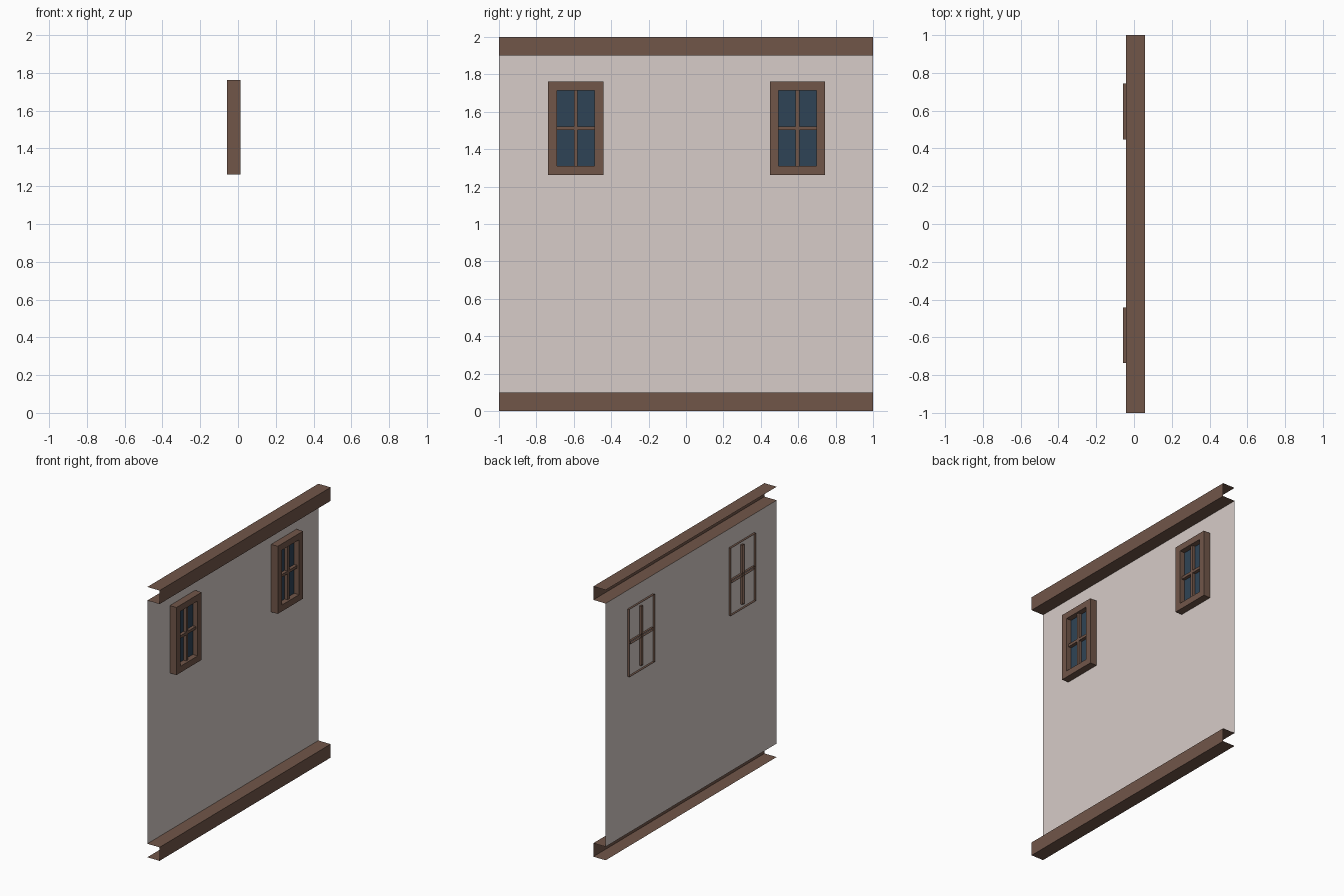
import bpy, bmesh

if "Cube" in bpy.data.objects:
    bpy.data.objects.remove(bpy.data.objects["Cube"])


def material(name, rgb):
    m = bpy.data.materials.new(name)
    lin = [((c / 255 + 0.055) / 1.055) ** 2.4 for c in rgb]
    m.diffuse_color = (*lin, 1)
    m.use_nodes = True
    m.node_tree.nodes["Principled BSDF"].inputs["Base Color"].default_value = m.diffuse_color
    return m


WOOD = material("brown wood", (113, 86, 73))
PLASTER = material("pale plaster", (215, 204, 200))
GLASS = material("dark blue glass", (47, 68, 86))

WALL_X, TRIM_X = -0.042, 0.058        # wall plane and trim front
BACK_X, FACE_X = -0.058, 0.012        # window frame depth
GLASS_X, BAR_X = -0.028, -0.004       # recessed glass and bar faces


def rect(bm, x, y0, y1, z0, z1):
    """Four vertices of a rectangle facing +x."""
    return [bm.verts.new((x, y, z)) for y, z in
            ((y0, z0), (y1, z0), (y1, z1), (y0, z1))]


def bridge(bm, a, b):
    """Join two rectangles with a ring of four faces."""
    for i in range(4):
        j = (i + 1) % 4
        bm.faces.new((a[i], a[j], b[j], b[i]))


def finish(bm, name, mat):
    me = bpy.data.meshes.new(name)
    bm.to_mesh(me)
    bm.free()
    me.materials.append(mat)
    ob = bpy.data.objects.new(name, me)
    bpy.context.collection.objects.link(ob)
    return ob


def plate(name, mat, x, *r):
    bm = bmesh.new()
    bm.faces.new(rect(bm, x, *r))
    finish(bm, name, mat)


# Trim: channel open at the back and at both ends
def trim(name, z0, z1):
    bm = bmesh.new()
    profile = ((WALL_X, z0), (TRIM_X, z0), (TRIM_X, z1), (WALL_X, z1))
    a = [bm.verts.new((x, -1, z)) for x, z in profile]
    b = [bm.verts.new((x, 1, z)) for x, z in profile]
    for i in range(3):
        bm.faces.new((a[i], a[i + 1], b[i + 1], b[i]))
    finish(bm, name, WOOD)


# Glazing bar: box without a back
def bar(name, y0, y1, z0, z1):
    bm = bmesh.new()
    back = rect(bm, BACK_X, y0, y1, z0, z1)
    front = rect(bm, BAR_X, y0, y1, z0, z1)
    bridge(bm, back, front)
    bm.faces.new(front)
    finish(bm, name, WOOD)


# Window: frame with reveal, glass and crossed bars
def window(side, cy, cz=1.512, hw=0.148, hh=0.25, border=0.047):
    iw, ih = hw - border, hh - border
    outer = (cy - hw, cy + hw, cz - hh, cz + hh)
    inner = (cy - iw, cy + iw, cz - ih, cz + ih)
    bm = bmesh.new()
    loops = [rect(bm, BACK_X, *outer), rect(bm, FACE_X, *outer),
             rect(bm, FACE_X, *inner), rect(bm, GLASS_X, *inner)]
    for a, b in zip(loops, loops[1:]):
        bridge(bm, a, b)
    finish(bm, side + "_window_frame", WOOD)
    plate(side + "_window_glass", GLASS, GLASS_X, *inner)
    bar(side + "_vertical_bar", cy - 0.01, cy + 0.01, cz - 0.22, cz + 0.22)
    bar(side + "_horizontal_bar", cy - 0.135, cy + 0.135, cz - 0.01, cz + 0.01)


plate("wall_panel", PLASTER, WALL_X, -1, 1, 0.1, 1.9)
trim("bottom_trim", 0.0, 0.1)
trim("top_trim", 1.9, 2.0)
window("left", -0.589)
window("right", 0.596)
